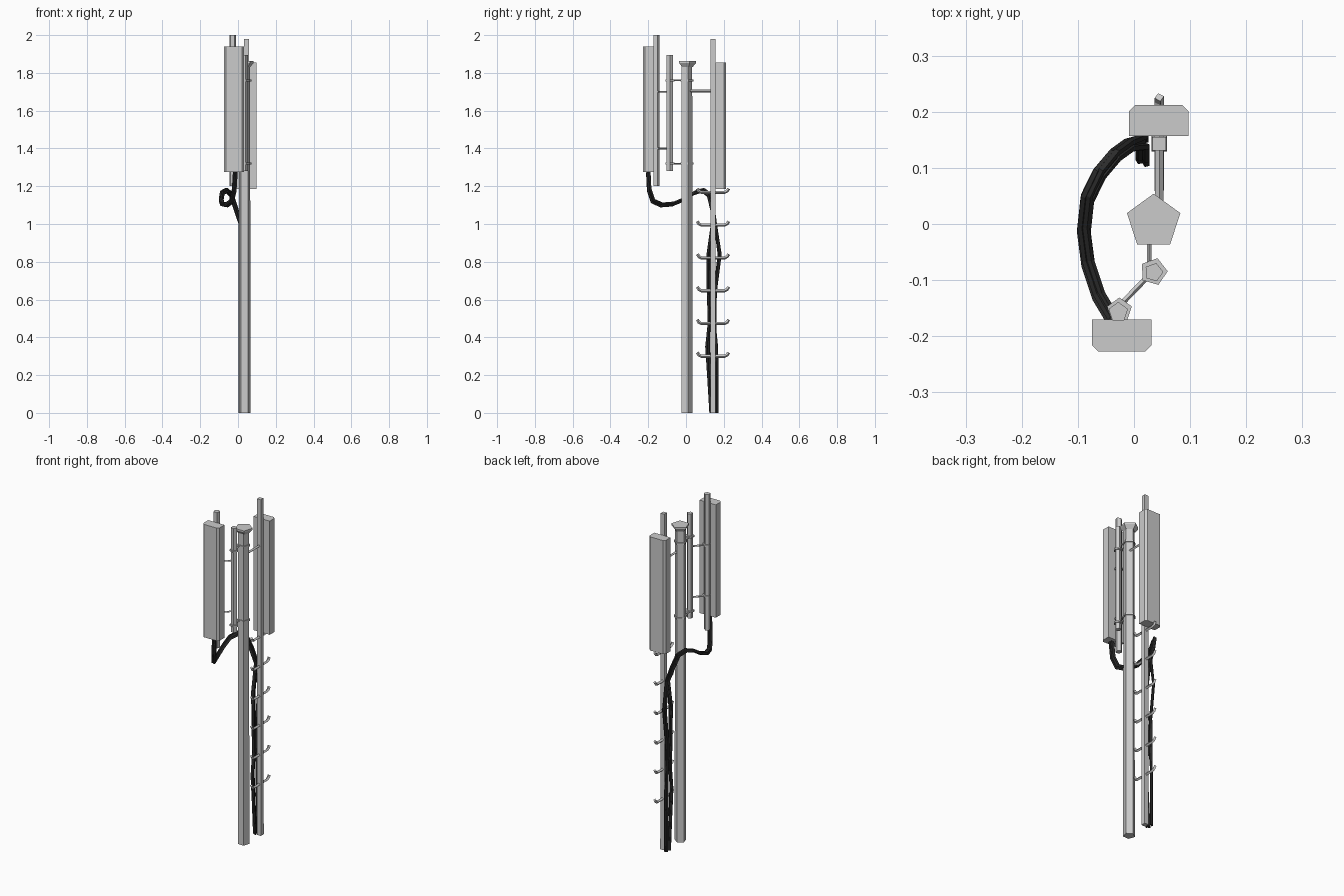
import bpy, bmesh
from math import sin, cos, pi, radians
from mathutils import Vector

if "Cube" in bpy.data.objects:
    bpy.data.objects.remove(bpy.data.objects["Cube"])


def add_object(name, bm):
    bmesh.ops.recalc_face_normals(bm, faces=bm.faces[:])
    me = bpy.data.meshes.new(name)
    bm.to_mesh(me)
    bm.free()
    ob = bpy.data.objects.new(name, me)
    bpy.context.collection.objects.link(ob)
    return ob


def loft(bm, rings):
    """Skin a list of equal-length closed rings and cap both ends."""
    vs = [[bm.verts.new(p) for p in r] for r in rings]
    n = len(vs[0])
    for a, b in zip(vs, vs[1:]):
        for i in range(n):
            bm.faces.new((a[i], a[(i + 1) % n], b[(i + 1) % n], b[i]))
    bm.faces.new(vs[0])
    bm.faces.new(vs[-1])


def ngon_post(name, x, y, profile, sides=5, rot=90):
    """Low-poly upright post; profile is a list of (radius, z)."""
    bm = bmesh.new()
    loft(bm, [[(x + r * cos(radians(rot) + 2 * pi * i / sides),
                y + r * sin(radians(rot) + 2 * pi * i / sides), z)
               for i in range(sides)] for r, z in profile])
    return add_object(name, bm)


def tube(name, pts, r, sides=4, mat=None):
    """Straight-segment tube along a path with mitre-like joints."""
    pts = [Vector(p) for p in pts]
    bm, rings, side = bmesh.new(), [], None
    for i, p in enumerate(pts):
        t = (pts[min(i + 1, len(pts) - 1)] - pts[max(i - 1, 0)]).normalized()
        if side is None:
            side = t.orthogonal().normalized()
        side = (side - t * side.dot(t)).normalized()
        up = t.cross(side)
        rings.append([p + r * (cos(a) * side + sin(a) * up)
                      for a in (2 * pi * (k + .5) / sides for k in range(sides))])
    loft(bm, rings)
    ob = add_object(name, bm)
    if mat:
        ob.data.materials.append(mat)
    return ob


def panel(name, x, y_back, depth, z0, z1, out):
    """Antenna box with chamfered outer vertical edges; out is the facing sign."""
    w, c = .053, .011
    outline = [(-w, 0), (w, 0), (w, depth - c), (w - c, depth), (c - w, depth), (-w, depth - c)]
    bm = bmesh.new()
    loft(bm, [[(x + px, y_back + out * py, z) for px, py in outline] for z in (z0, z1)])
    return add_object(name, bm)


# Main mast with flared cap
ngon_post("main_mast", .035, .002, [(.032, 0), (.031, 1.84)])
ngon_post("mast_cap", .035, .004, [(.032, 1.832), (.05, 1.853), (.05, 1.862)])

# Square climbing pole with hooked rungs
ngon_post("climbing_pole", .045, .143, [(.019, 0), (.017, 1.98)], sides=4, rot=45)
for i in range(6):
    z = .3 + i * .1735
    half = [(.083, .02), (.075, .007), (.062, 0)]
    path = [(.045, .143 - d, z + h) for d, h in half] + \
           [(.045, .143 + d, z + h) for d, h in reversed(half)]
    tube(f"rung_{i + 1}", path, .0085)
tube("climbing_pole_arm", [(.045, .01, 1.705), (.045, .143, 1.705)], .0075)

# Offset pole carried on the mast
ngon_post("offset_pole", .035, -.086, [(.017, 1.28), (.017, 1.895)], rot=74)
for i, z in enumerate((1.32, 1.76)):
    ngon_post(f"offset_pole_clamp_{i + 1}", .035, -.085, [(.025, z - .005), (.025, z + .005)], rot=74)
    ngon_post(f"mast_clamp_{i + 1}", .035, .002, [(.037, z - .005), (.037, z + .005)])
    tube(f"offset_pole_arm_{i + 1}", [(.027, -.085, z), (.027, 0, z)], .004)

# Antenna pole hung from the offset pole
ngon_post("antenna_pole", -.028, -.157, [(.018, 1.2), (.018, 2.0)])
for i, z in enumerate((1.40, 1.70)):
    ngon_post(f"antenna_pole_clamp_{i + 1}", -.026, -.154, [(.023, z - .005), (.023, z + .005)])
    tube(f"antenna_pole_arm_{i + 1}", [(-.028, -.148, z), (.033, -.085, z)], .005)

# Antenna panels
panel("front_antenna_panel", -.022, -.17, .057, 1.275, 1.94, -1)
panel("rear_antenna_panel", .044, .157, .055, 1.185, 1.855, 1)

# Cable bundle: loops round the mast then runs down the climbing pole
black = bpy.data.materials.new("cable_black")
black.diffuse_color = (.025, .025, .025, 1)
black.use_nodes = True
black.node_tree.nodes["Principled BSDF"].inputs["Base Color"].default_value = black.diffuse_color
loop = [(-.014, -.2, 1.28), (-.02, -.195, 1.18), (-.035, -.175, 1.12), (-.062, -.13, 1.1),
        (-.082, -.07, 1.105), (-.09, -.01, 1.13), (-.084, .045, 1.165), (-.062, .09, 1.178),
        (-.035, .122, 1.155), (-.01, .14, 1.08)]
drop_z = [1.0, .84, .65, .48, .35, .2, 0]
drop_y = [[.145, .118, .122, .127, .113, .124, .136],
          [.138, .115, .116, .122, .108, .118, .130],
          [.157, .182, .158, .15, .163, .166, .165],
          [.152, .174, .152, .156, .156, .16, .16],
          [.148, .128, .13, .12, .12, .128, .142]]
offsets = [(-.006, -.004), (.006, -.006), (.004, .007), (-.005, .006), (0, 0)]
for i, (dx, dz) in enumerate(offsets):
    path = [(x + dx, y + dz * .8, z + dz) for x, y, z in loop]
    path += [(.016 + dx, y, z) for y, z in zip(drop_y[i], drop_z)]
    tube(f"cable_{i + 1}", path, .007, sides=5, mat=black)
